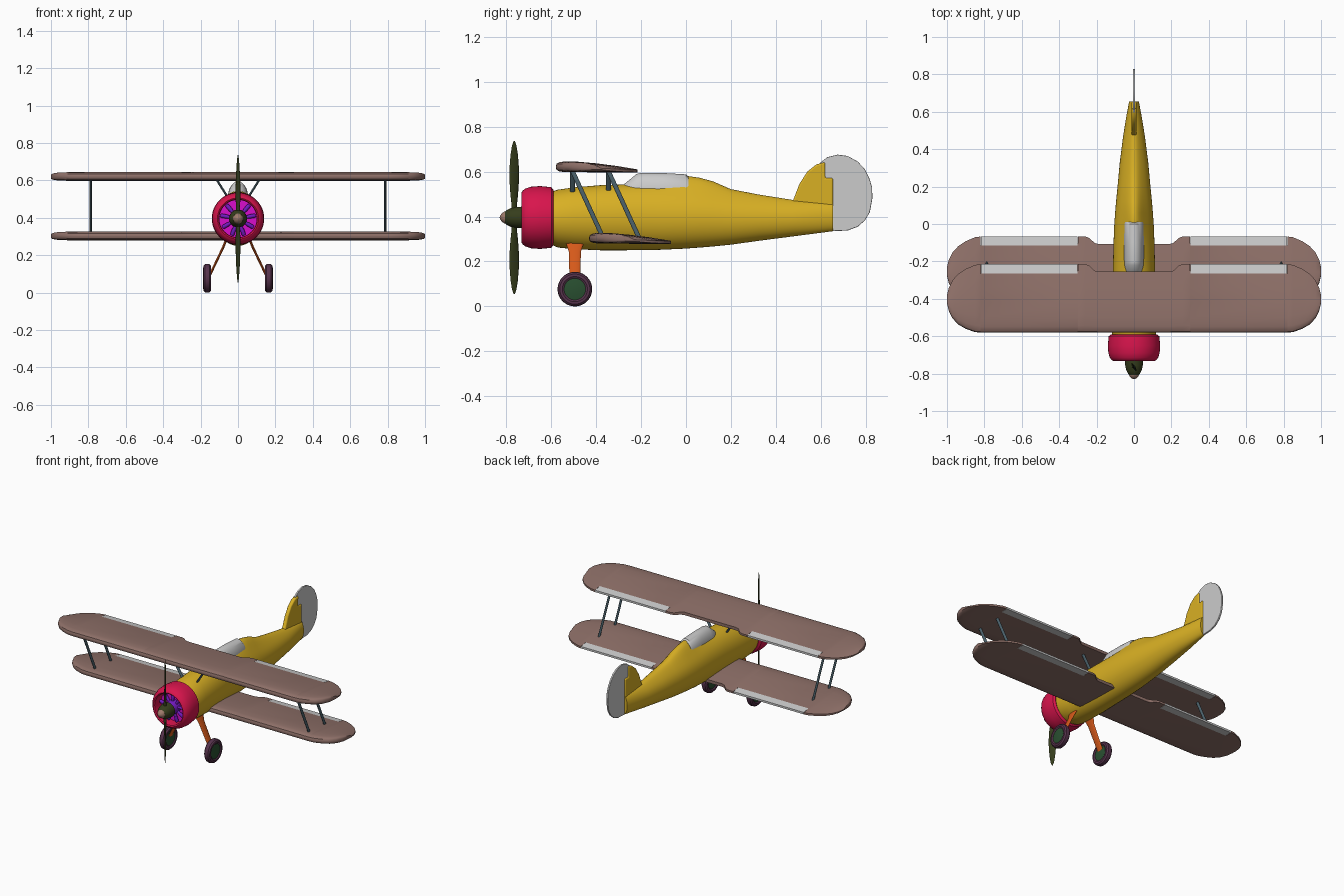
import bpy, bmesh
from math import sin, cos, pi, radians

if "Cube" in bpy.data.objects:
    bpy.data.objects.remove(bpy.data.objects["Cube"])

def mat(name, *rgb):
    """Material from display values, stored as linear colour."""
    m = bpy.data.materials.new(name)
    m.diffuse_color = [((c + .055) / 1.055) ** 2.4 for c in rgb] + [1]
    m.use_nodes = True
    m.node_tree.nodes["Principled BSDF"].inputs["Base Color"].default_value = m.diffuse_color
    return m

YELLOW = mat("yellow", .85, .69, .14)
BROWN = mat("wing_brown", .56, .44, .41)
RED = mat("red", .85, .08, .30)
MAGENTA = mat("magenta", .85, .05, .80)
VIOLET = mat("violet", .45, .10, .75)
OLIVE = mat("dark_olive", .21, .24, .11)
TAN = mat("tan", .62, .48, .42)
STEEL = mat("steel", .30, .39, .43)
ORANGE = mat("orange", .84, .35, .10)
PLUM = mat("plum", .34, .20, .30)
GREEN = mat("green", .16, .31, .19)

def finish(name, bm, material, angle=35):
    bmesh.ops.recalc_face_normals(bm, faces=bm.faces)
    me = bpy.data.meshes.new(name)
    bm.to_mesh(me)
    bm.free()
    ob = bpy.data.objects.new(name, me)
    bpy.context.collection.objects.link(ob)
    if material:
        me.materials.append(material)
    bpy.ops.object.select_all(action='DESELECT')
    ob.select_set(True)
    bpy.context.view_layer.objects.active = ob
    bpy.ops.object.shade_smooth_by_angle(angle=radians(angle))
    return ob

def loft(name, rings, material, closed=False, angle=35):
    """Skin a list of equal-length point rings, capped unless closed."""
    bm = bmesh.new()
    vs = [[bm.verts.new(p) for p in r] for r in rings]
    n = len(vs[0])
    pairs = list(zip(vs, vs[1:])) + ([(vs[-1], vs[0])] if closed else [])
    for a, b in pairs:
        for i in range(n):
            j = (i + 1) % n
            bm.faces.new((a[i], a[j], b[j], b[i]))
    if not closed:
        bm.faces.new(vs[0])
        bm.faces.new(vs[-1])
    return finish(name, bm, material, angle)

def lathe(name, profile, centre, axis, material, closed=False, n=40):
    """Spin (offset along axis, radius) points about a y or x axis."""
    cx, cy, cz = centre
    rings = []
    for d, r in profile:
        ts = [2 * pi * i / n for i in range(n)]
        if axis == 'y':
            rings.append([(cx + r * cos(t), cy + d, cz + r * sin(t)) for t in ts])
        else:
            rings.append([(cx + d, cy + r * cos(t), cz + r * sin(t)) for t in ts])
    return loft(name, rings, material, closed)

def rod(name, pts, material, n=16):
    """Strut through (x, y, z, rx, ry) horizontal ellipses."""
    return loft(name, [[(x + rx * cos(2 * pi * i / n), y + ry * sin(2 * pi * i / n), z)
                        for i in range(n)] for x, y, z, rx, ry in pts], material)

def plate(name, pts, t, bevel, material):
    """Outline in the yz plane, extruded symmetrically about x = 0."""
    ob = loft(name, [[(s * t / 2, y, z) for y, z in pts] for s in (-1, 1)], material)
    m = ob.modifiers.new("bevel", 'BEVEL')
    m.width, m.segments, m.limit_method = bevel, 3, 'ANGLE'

# Fuselage: y, bottom, top, half width, height of the spine hump
rings = []
for y, zb, zt, w, hump in [(-.60, .275, .51, .115, 0), (-.57, .262, .52, .12, 0), (-.50, .255, .53, .12, 0),
                           (-.38, .25, .54, .118, 0), (-.27, .25, .543, .113, 0), (-.12, .252, .538, .11, .01),
                           (-.01, .257, .53, .106, .053), (.06, .262, .523, .101, .05), (.12, .267, .515, .096, .042),
                           (.2, .275, .5, .088, .022), (.33, .293, .482, .076, .015), (.47, .311, .465, .058, .01),
                           (.57, .324, .462, .042, .004), (.655, .335, .46, .026, 0)]:
    cz, h = (zb + zt) / 2, (zt - zb) / 2
    ts = [2 * pi * i / 48 for i in range(48)]
    rings.append([(w * cos(t), y, cz + h * sin(t) + hump * max(0, sin(t)) ** 8) for t in ts])
loft("fuselage", rings, YELLOW)

# Canopy
rings = []
for y, w, top in [(-.275, .035, .545), (-.25, .046, .565), (-.22, .052, .59), (-.2, .053, .595),
                  (-.1, .054, .594), (.0, .053, .588), (.012, .05, .575)]:
    rings.append([(w * cos(t), y, .51 + (top - .51) * sin(t)) for t in [pi * i / 20 for i in range(21)]])
loft("canopy", rings, None)

# Fin and rudder
plate("fin", [(.45, .45), (.478, .475), (.505, .545), (.54, .60), (.58, .632), (.62, .643), (.62, .572),
              (.655, .572), (.655, .34), (.60, .38)], .026, .008, YELLOW)
arc = [(.595, .638), (.63, .665), (.675, .676), (.72, .67), (.765, .645), (.797, .61), (.817, .57), (.829, .53),
       (.83, .48), (.819, .42), (.797, .383), (.765, .355), (.72, .338), (.65, .335)]
plate("rudder", arc + [(.65, .57), (.615, .57)], .012, .003, None)

# Cowling, radial engine, propeller hub and spinner
HUB = (0, 0, .396)
lathe("cowling", [(-.59, .122), (-.60, .135), (-.65, .14), (-.69, .137), (-.715, .129), (-.728, .119), (-.733, .11),
                  (-.728, .103), (-.71, .1), (-.60, .1)], HUB, 'y', RED, True, 48)
lathe("engine_backplate", [(-.60, .101), (-.665, .101)], HUB, 'y', MAGENTA)
lathe("crankcase", [(-.66, .045), (-.70, .043), (-.735, .025)], HUB, 'y', VIOLET)
for k in range(9):
    a = 2 * pi * k / 9 + pi / 2
    rings = []
    for r, w in [(.03, .009), (.06, .009), (.06, .011), (.09, .011), (.096, .007)]:
        rings.append([(r * cos(a) - w * cos(t) * sin(a), -.685 + w * sin(t), HUB[2] + r * sin(a) + w * cos(t) * cos(a))
                      for t in [2 * pi * i / 12 for i in range(12)]])
    loft(f"engine_cylinder_{k + 1}", rings, VIOLET)
lathe("propeller_hub", [(-.73, .048), (-.755, .047), (-.78, .042), (-.797, .034), (-.806, .027)], HUB, 'y', OLIVE)
lathe("spinner", [(-.80, .028), (-.81, .026), (-.82, .019), (-.827, .009), (-.83, .001)], HUB, 'y', TAN)

# Propeller blades, twisted loft
for s, label in ((1, "upper"), (-1, "lower")):
    rings = []
    for r, c, th, deg in [(.02, .012, .009, 40), (.06, .014, .009, 38), (.1, .02, .007, 34), (.16, .024, .005, 30),
                          (.22, .0235, .004, 27), (.28, .018, .003, 25), (.32, .011, .002, 24), (.341, .003, .001, 24)]:
        a = radians(deg)
        ring = []
        for t in [2 * pi * i / 16 for i in range(16)]:
            u, v = c * cos(t), th * sin(t)
            ring.append((-u * sin(a) - v * cos(a), -.765 + u * cos(a) - v * sin(a), HUB[2] + s * r))
        rings.append(ring)
    loft(f"{label}_propeller_blade", rings, OLIVE)

# Wings: aerofoil heights over the chord fraction u
LE, CHORD = -.58, .365
TOP = [(0, .624), (.01, .635), (.04, .6415), (.09, .645), (.25, .645), (.5, .637), (.75, .625), (1, .610)]
BOT = [(0, .618), (.01, .608), (.04, .602), (.09, .599), (.25, .598), (.5, .597), (.75, .597), (1, .597)]

def height(table, u):
    for (a, za), (b, zb) in zip(table, table[1:]):
        if u <= b:
            return za + (zb - za) * (u - a) / (b - a)
    return table[-1][1]

def section(x, le, chord, u0, u1, k, dy, dz):
    us = [u0 + (u1 - u0) * f for f in (0, .012, .045, .1, .25, .5, .75, 1)]
    pts = [(u, height(TOP, u)) for u in us] + [(u, height(BOT, u)) for u in reversed(us)]
    return [(x, le + u * chord + dy, .62 + k * (z - .62) + dz) for u, z in pts]

half = [(0, LE, CHORD, .89, 1), (.19, LE, CHORD, .89, 1), (.21, LE, CHORD, .905, 1), (.24, LE, CHORD, .98, 1),
        (.26, LE, CHORD, 1, 1), (.3, LE, CHORD, 1, 1), (.301, LE, CHORD, .865, 1), (.82, LE, CHORD, .865, 1),
        (.821, LE, CHORD, 1, 1)]
half += [(x, a, b - a, 1, k) for x, a, b, k in [(.85, -.578, -.219, 1), (.9, -.56, -.24, .97), (.94, -.537, -.267, .92),
                                              (.97, -.505, -.3, .83), (.99, -.465, -.34, .68), (1, -.425, -.38, .45)]]
for label, dy, dz in (("upper", 0, 0), ("lower", .148, -.318)):
    full = [(-h[0],) + h[1:] for h in reversed(half[1:])] + half
    loft(f"{label}_wing", [section(x, le, c, 0, u1, k, dy, dz) for x, le, c, u1, k in full], BROWN)
    for s, side in ((-1, "left"), (1, "right")):
        loft(f"{label}_{side}_aileron", [section(s * x, LE, CHORD, .865, 1, 1, dy, dz) for x in (.302, .819)], None)

for s, side in ((-1, "left"), (1, "right")):
    # Wing struts and centre struts
    for label, y in (("front", -.505), ("rear", -.345)):
        rod(f"{side}_{label}_wing_strut", [(s * .787, y - .004, .61, .006, .011),
                                           (s * .787, y + .136, .305, .006, .011)], STEEL)
        rod(f"{side}_{label}_centre_strut", [(s * .118, y, .61, .007, .011), (s * .055, y, .51, .007, .011)], STEEL)
    # Landing gear leg with flared root
    rod(f"{side}_gear_leg", [(s * .058, -.495, .29, .008, .043), (s * .07, -.495, .265, .007, .034),
                             (s * .078, -.495, .245, .007, .027), (s * .152, -.495, .09, .007, .023),
                             (s * .16, -.495, .065, .006, .018)], ORANGE)
    # Wheel
    c = (s * .165, -.495, .077)
    lathe(f"{side}_tyre", [(-.016, .048), (-.021, .056), (-.020, .067), (-.012, .075), (0, .077), (.012, .075),
                           (.020, .067), (.021, .056), (.016, .048)], c, 'x', PLUM, True)
    lathe(f"{side}_wheel_hub", [(-.02, .02), (-.015, .05), (.015, .05), (.02, .02)], c, 'x', GREEN)
